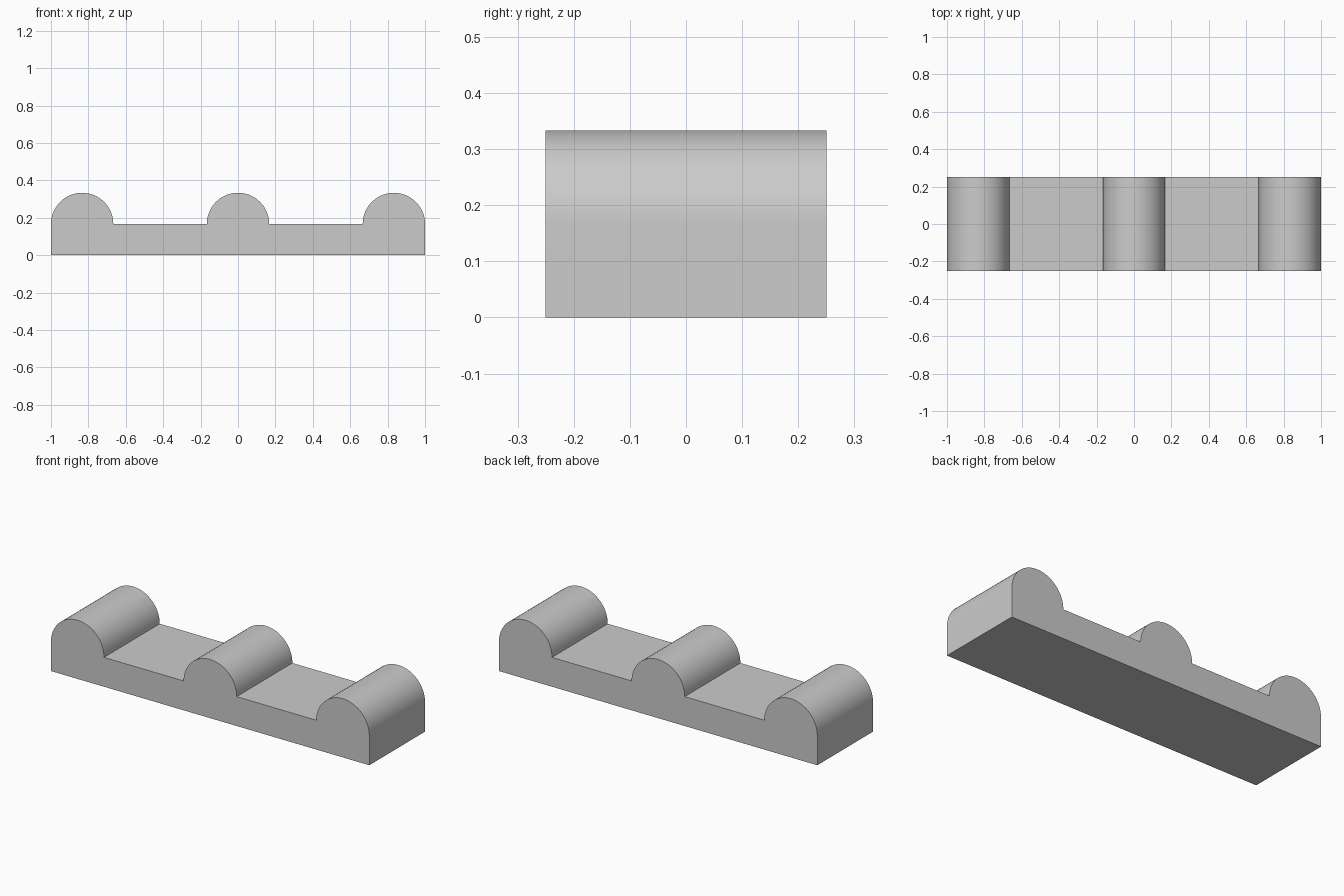
import bpy, bmesh
from math import pi, sin, cos, radians

cube = bpy.data.objects.get("Cube")
if cube:
    bpy.data.objects.remove(cube, do_unlink=True)

R = 1 / 6            # ridge radius, also the base thickness
DEPTH = 0.5
SEGMENTS = 32
RIDGES = (-1 + R, 0, 1 - R)

grey = bpy.data.materials.new("plain_grey")
grey.use_nodes = True
colour = (0.6, 0.6, 0.6, 1)
grey.diffuse_color = colour
grey.node_tree.nodes["Principled BSDF"].inputs["Base Color"].default_value = colour

# Side profile: flat bottom, then three half-round ridges from left to right
profile = [(1, 0), (-1, 0)]
for cx in RIDGES:
    for i in range(SEGMENTS + 1):
        a = pi - pi * i / SEGMENTS
        profile.append((cx + R * cos(a), R + R * sin(a)))

# Extrude the profile through the depth
bm = bmesh.new()
face = bm.faces.new([bm.verts.new((x, -DEPTH / 2, z)) for x, z in profile])
extruded = bmesh.ops.extrude_face_region(bm, geom=[face], use_keep_orig=True)
moved = [v for v in extruded["geom"] if isinstance(v, bmesh.types.BMVert)]
bmesh.ops.translate(bm, verts=moved, vec=(0, DEPTH, 0))
bmesh.ops.recalc_face_normals(bm, faces=bm.faces)
mesh = bpy.data.meshes.new("ridged_base")
bm.to_mesh(mesh)
bm.free()
mesh.materials.append(grey)

base = bpy.data.objects.new("ridged_base", mesh)
bpy.context.collection.objects.link(base)
bpy.context.view_layer.objects.active = base
base.select_set(True)
bpy.ops.object.shade_smooth_by_angle(angle=radians(30))
